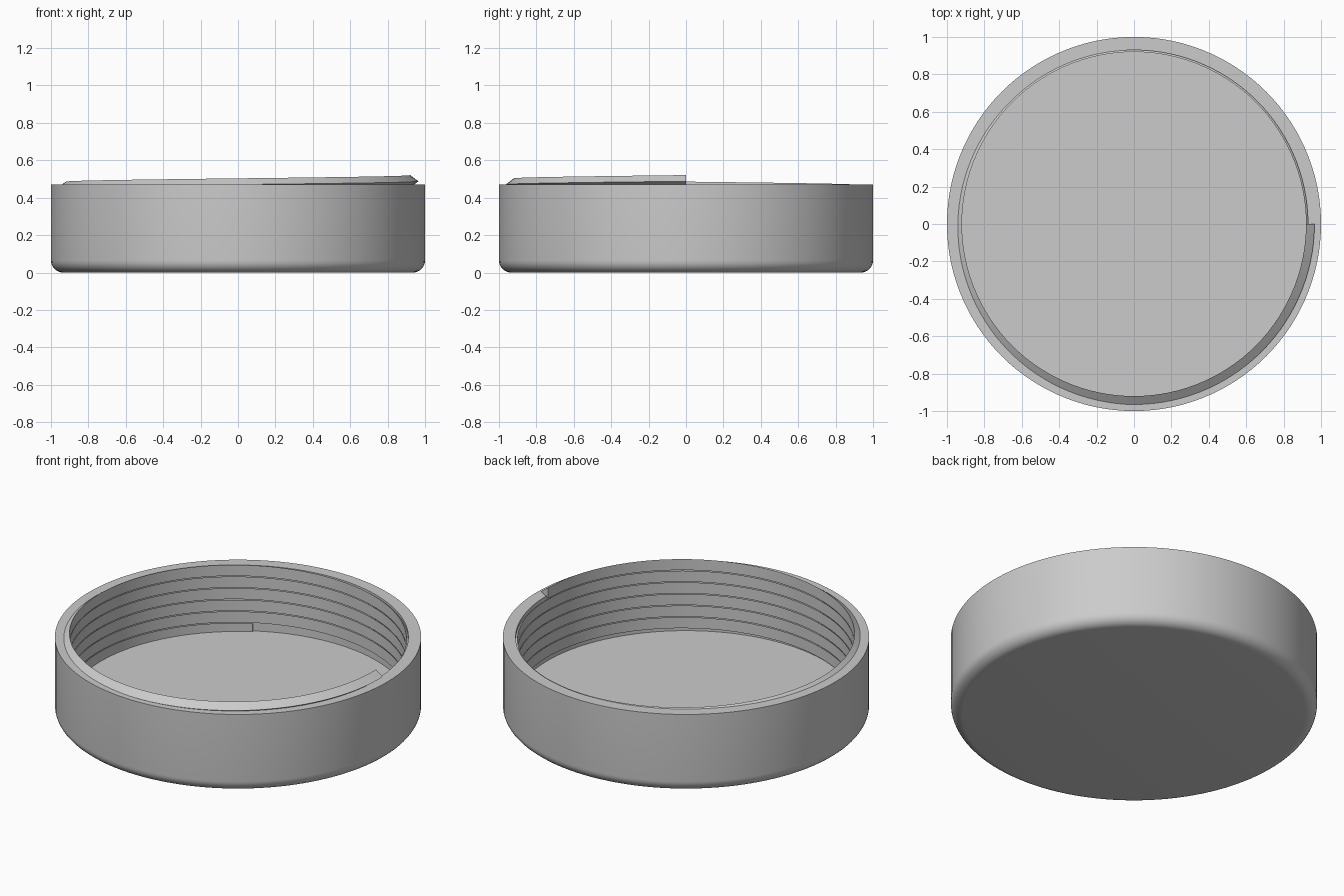
import bpy, bmesh
from math import sin, cos, tau, radians

if "Cube" in bpy.data.objects:
    bpy.data.objects.remove(bpy.data.objects["Cube"])

SEGS = 120            # steps per full turn
RIM = 0.47            # height of the lid wall
FILLET = 0.065        # rounding of the lower outer edge
FLOOR = 0.075         # thickness of the lid top panel
BORE = 0.93           # inner wall radius
PITCH = 0.07          # thread rise per turn

grey = bpy.data.materials.new("plain grey")
grey.use_nodes = True
grey.diffuse_color = (0.6, 0.6, 0.6, 1)
grey.node_tree.nodes["Principled BSDF"].inputs["Base Color"].default_value = (0.6, 0.6, 0.6, 1)


def finish(bm, name):
    """Turn a bmesh into a smooth object with crisp corners."""
    bmesh.ops.recalc_face_normals(bm, faces=bm.faces)
    mesh = bpy.data.meshes.new(name)
    bm.to_mesh(mesh)
    bm.free()
    mesh.materials.append(grey)
    obj = bpy.data.objects.new(name, mesh)
    bpy.context.collection.objects.link(obj)
    bpy.ops.object.select_all(action='DESELECT')
    obj.select_set(True)
    bpy.context.view_layer.objects.active = obj
    bpy.ops.object.shade_smooth_by_angle(angle=radians(30))
    return obj


def section(bm, profile, angle, lift=0):
    """Place a radius/height profile at an angle around the axis."""
    return [bm.verts.new((r * cos(angle), r * sin(angle), z + lift)) for r, z in profile]


def bridge(bm, a, b, closed):
    n = len(a)
    for i in range(n if closed else n - 1):
        j = (i + 1) % n
        bm.faces.new((a[i], a[j], b[j], b[i]))


# Lid body: rounded bottom edge, straight wall, flat rim, inner bore and floor
arc = [tau / 4 * i / 8 for i in range(9)]
profile = [(1 - FILLET + FILLET * sin(a), FILLET - FILLET * cos(a)) for a in arc]
profile += [(1, RIM), (BORE, RIM), (BORE, FLOOR)]
bm = bmesh.new()
rings = [section(bm, profile, tau * s / SEGS) for s in range(SEGS)]
for s in range(SEGS):
    bridge(bm, rings[s], rings[(s + 1) % SEGS], False)
bm.faces.new([ring[0] for ring in rings])
bm.faces.new([ring[-1] for ring in rings])
finish(bm, "lid_body")

# Inner thread: triangular coil with a flat crest, running out above the rim
triangle = [(0.92, -0.033), (0.965, 0), (0.92, 0.033)]
TOP = 0.488
steps = SEGS * 17 // 3
bm = bmesh.new()
coil = [section(bm, triangle, -tau * s / SEGS, TOP - PITCH * s / SEGS) for s in range(steps + 1)]
for a, b in zip(coil, coil[1:]):
    bridge(bm, a, b, True)
bm.faces.new(coil[0])
bm.faces.new(coil[-1])
finish(bm, "inner_thread")
